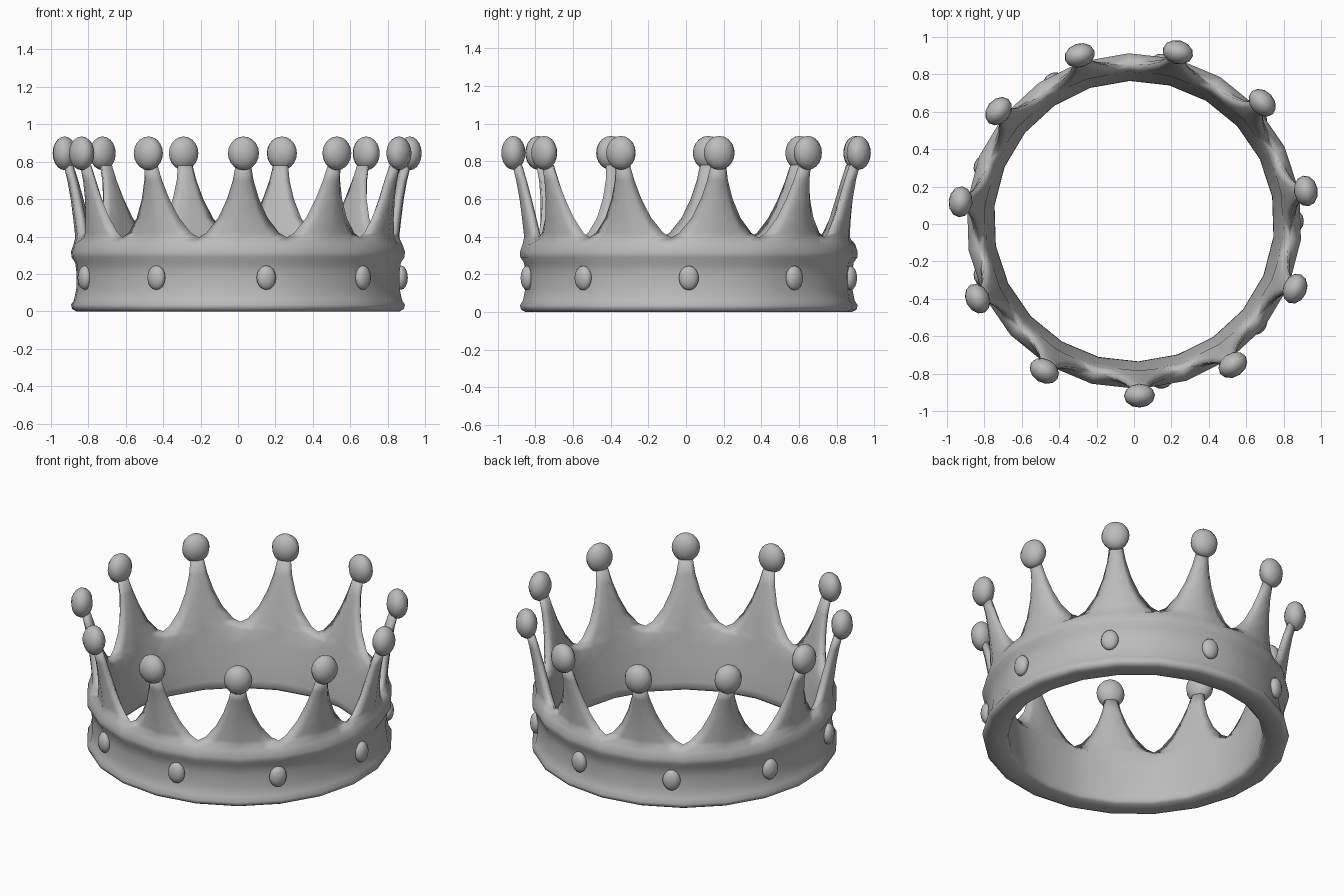
import bpy, bmesh, math

cube = bpy.data.objects.get("Cube")
if cube:
    bpy.data.objects.remove(cube, do_unlink=True)

POINTS, GEMS = 11, 9
CENTER_Y = 0.015
START = math.radians(-88.2)       # direction of the foremost point
SECTOR = 2 * math.pi / POINTS
HALF = SECTOR / 2

metal = bpy.data.materials.new("grey_metal")
metal.use_nodes = True
GREY = (0.5, 0.5, 0.5, 1)
metal.diffuse_color = GREY
metal.node_tree.nodes["Principled BSDF"].inputs["Base Color"].default_value = GREY


def finish(bm, name):
    """Turn a bmesh into a smooth shaded object."""
    bmesh.ops.recalc_face_normals(bm, faces=bm.faces)
    for f in bm.faces:
        f.smooth = True
    mesh = bpy.data.meshes.new(name)
    bm.to_mesh(mesh)
    bm.free()
    mesh.materials.append(metal)
    ob = bpy.data.objects.new(name, mesh)
    bpy.context.collection.objects.link(ob)
    return ob


def place(angle, r, z):
    return (r * math.cos(angle), r * math.sin(angle) + CENTER_Y, z)


# Band: (radius, height) from the inner top, round the bottom, to the outer top
band = [(0.80, 0.36), (0.785, 0.28), (0.768, 0.17), (0.752, 0.06), (0.75, 0.02),
        (0.765, 0.003), (0.87, 0), (0.892, 0.012), (0.898, 0.035), (0.882, 0.06),
        (0.87, 0.12), (0.868, 0.2), (0.876, 0.26), (0.896, 0.29), (0.898, 0.32),
        (0.884, 0.36)]
# Spikes: (height, half width, middle radius, half thickness)
spikes = [(0.395, 1, 0.838, 0.038), (0.42, 0.82, 0.841, 0.037),
          (0.5, 0.55, 0.852, 0.035), (0.6, 0.35, 0.869, 0.031),
          (0.7, 0.22, 0.89, 0.028), (0.78, 0.16, 0.912, 0.026)]
columns = [-1, -0.6, 0, 0.6, 1]

bm = bmesh.new()


def vert(sector, u, r, z):
    # Keep columns on the straight sides of a 22-sided ring
    flat = math.cos(HALF / 2) / math.cos((abs(u) - 0.5) * HALF)
    return bm.verts.new(place(START + sector * SECTOR + u * HALF, r * flat, z))


def bridge(a, b):
    for i in range(len(a) - 1):
        corners = list(dict.fromkeys((a[i], a[i + 1], b[i + 1], b[i])))
        if len(corners) > 2:
            bm.faces.new(corners)


# Shared band loops
loops = []
for r, z in band:
    loops.append([[vert(s, u, r, z) for u in columns[:-1]] for s in range(POINTS)])
valley = [vert(s, -1, spikes[0][2], spikes[0][0]) for s in range(POINTS)]

for s in range(POINTS):
    n = (s + 1) % POINTS
    rows = [loop[s] + [loop[n][0]] for loop in loops]
    for a, b in zip(rows, rows[1:]):
        bridge(a, b)
    # Lens shaped spike rising from the band
    inner, outer = rows[0], rows[-1]
    for k, (z, w, r, t) in enumerate(spikes):
        if k == 0:
            ends = valley[s], valley[n]
        else:
            ends = vert(s, -w, r, z), vert(s, w, r, z)
        new = []
        for side in (-1, 1):
            mid = [vert(s, u * w, r + side * t * math.sqrt(1 - u * u), z)
                   for u in columns[1:-1]]
            new.append([ends[0]] + mid + [ends[1]])
        bridge(inner, new[0])
        bridge(outer, new[1])
        inner, outer = new
    bridge(inner, outer)
finish(bm, "crown_band_and_spikes")


def beads(name, count, start, r, z, size, segments, rings):
    """Flattened beads spaced evenly around the ring."""
    for i in range(count):
        angle = start + i * 2 * math.pi / count
        b = bmesh.new()
        bmesh.ops.create_uvsphere(b, u_segments=segments, v_segments=rings, radius=1)
        ob = finish(b, f"{name}_{i + 1}")
        ob.scale = size
        ob.rotation_euler.z = angle
        ob.location = place(angle, r, z)


beads("tip_ball", POINTS, START, 0.933, 0.845, (0.064, 0.083, 0.09), 12, 10)
beads("gem", GEMS, math.radians(-80), 0.872, 0.18, (0.036, 0.053, 0.065), 12, 8)
